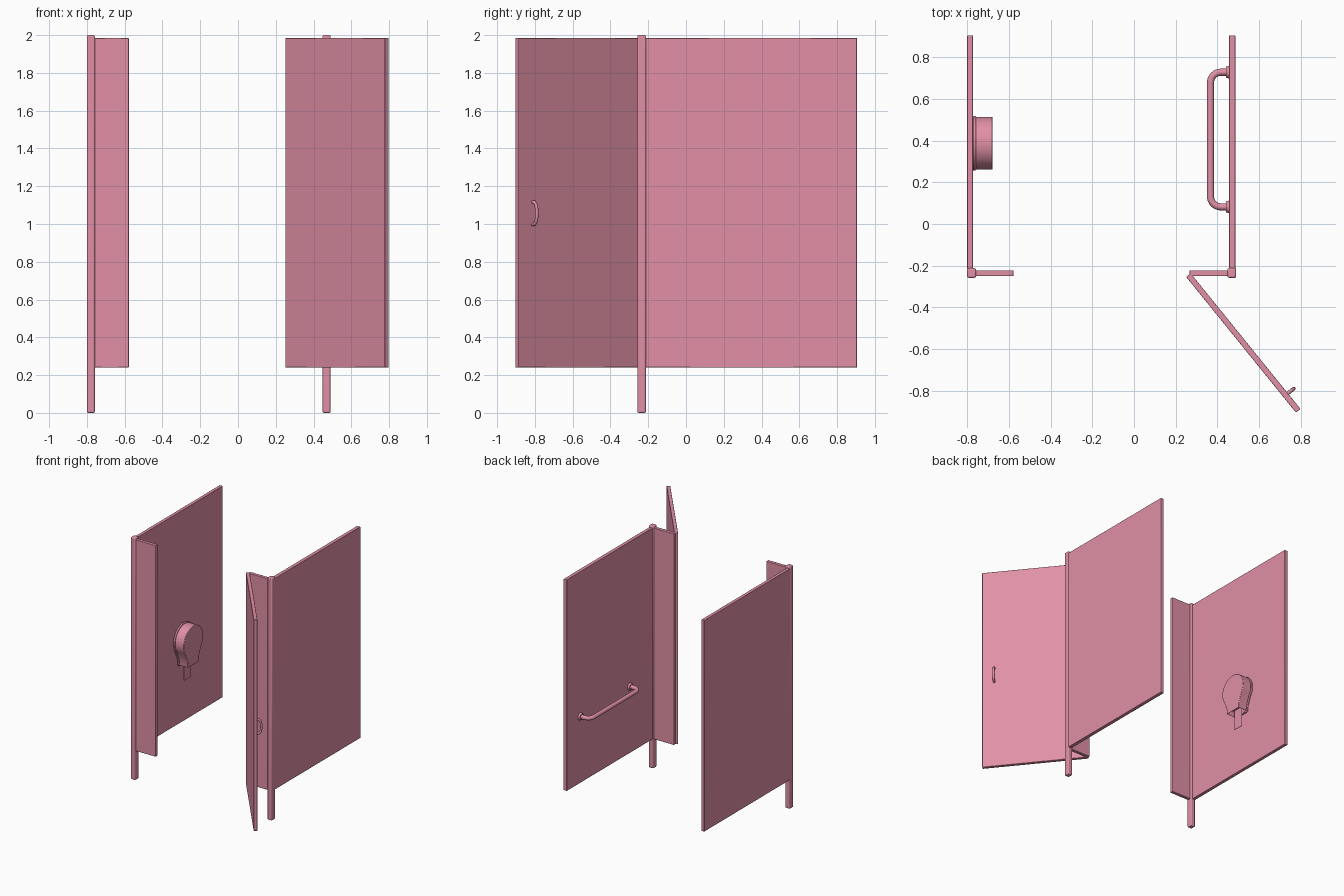
import bpy, bmesh, math
from mathutils import Vector

if "Cube" in bpy.data.objects:
    bpy.data.objects.remove(bpy.data.objects["Cube"])

pink = bpy.data.materials.new("pink_laminate")
pink.diffuse_color = (0.75, 0.28, 0.38, 1)
pink.use_nodes = True
pink.node_tree.nodes["Principled BSDF"].inputs["Base Color"].default_value = pink.diffuse_color


def finish(ob, bevel=0.0, segments=2):
    """Material, edge bevel and smooth shading."""
    ob.data.materials.append(pink)
    bpy.ops.object.select_all(action='DESELECT')
    ob.select_set(True)
    bpy.context.view_layer.objects.active = ob
    if bevel:
        m = ob.modifiers.new("bevel", 'BEVEL')
        m.width, m.segments = bevel, segments
    bpy.ops.object.shade_smooth_by_angle(angle=math.radians(35))
    return ob


def mesh_object(name, bm):
    bmesh.ops.recalc_face_normals(bm, faces=bm.faces)
    me = bpy.data.meshes.new(name)
    bm.to_mesh(me)
    bm.free()
    ob = bpy.data.objects.new(name, me)
    bpy.context.collection.objects.link(ob)
    return ob


def box(name, lo, hi, bevel=0.003):
    lo, hi = Vector(lo), Vector(hi)
    bm = bmesh.new()
    bmesh.ops.create_cube(bm, size=1)
    for v in bm.verts:
        v.co = Vector((v.co[i] * (hi - lo)[i] + (hi + lo)[i] / 2 for i in range(3)))
    return finish(mesh_object(name, bm), bevel)


def tube(name, points, radius):
    cu = bpy.data.curves.new(name, 'CURVE')
    cu.dimensions = '3D'
    cu.bevel_depth, cu.bevel_resolution, cu.use_fill_caps = radius, 4, True
    sp = cu.splines.new('POLY')
    sp.points.add(len(points) - 1)
    for p, co in zip(sp.points, points):
        p.co = (*co, 1)
    ob = bpy.data.objects.new(name, cu)
    bpy.context.collection.objects.link(ob)
    bpy.ops.object.select_all(action='DESELECT')
    ob.select_set(True)
    bpy.context.view_layer.objects.active = ob
    bpy.ops.object.convert(target='MESH')
    return finish(bpy.context.object)


def disc(name, centre, r1, r2, depth):
    """Tapered flange with its axis along -x."""
    bm = bmesh.new()
    bmesh.ops.create_cone(bm, cap_ends=True, segments=32, radius1=r1, radius2=r2, depth=depth)
    for v in bm.verts:
        v.co = Vector((-v.co.z, v.co.y, v.co.x)) + Vector(centre)
    return finish(mesh_object(name, bm))


BOTTOM, TOP = 0.24, 1.985

# Side panels, posts and front strips
box("left_panel", (-0.80, -0.215, BOTTOM), (-0.772, 0.905, TOP))
box("right_panel", (0.456, -0.215, BOTTOM), (0.486, 0.905, TOP))
box("left_post", (-0.80, -0.258, 0), (-0.758, -0.212, 2.0), 0.007)
box("right_post", (0.448, -0.258, 0), (0.49, -0.212, 2.0), 0.007)
box("left_front_strip", (-0.76, -0.25, BOTTOM), (-0.578, -0.222, TOP))
box("right_front_strip", (0.266, -0.25, BOTTOM), (0.45, -0.222, TOP))

# Open door, built along local x and swung about its hinge
hinge, swing = Vector((0.261, -0.245, 0)), math.atan2(-0.6505, 0.5265)
door = box("door", (0, -0.014, BOTTOM), (0.837, 0.014, TOP))

# Bowed door pull
pull = [(0.741, 0.012 + 0.038 * math.sin(a) ** 0.6, 1.057 - 0.06 * math.cos(a))
        for a in [math.pi * i / 20 for i in range(21)] if math.sin(a) >= 0]
pull[-1] = (0.741, 0.012, 1.117)
handle = tube("door_handle", pull, 0.009)
for ob in (door, handle):
    ob.location, ob.rotation_euler.z = hinge, swing

# Grab bar with rounded corners and wall flanges
BAR_Z, Y0, Y1, X_BAR, X_WALL, BEND = 0.79, 0.082, 0.728, 0.367, 0.456, 0.05
path = [(X_WALL, Y0, BAR_Z)]
for yc, start in ((Y0 + BEND, 270), (Y1 - BEND, 180)):
    for i in range(9):
        a = math.radians(start - i * 90 / 8)
        path.append((X_BAR + BEND + BEND * math.cos(a), yc + BEND * math.sin(a), BAR_Z))
path.append((X_WALL, Y1, BAR_Z))
tube("grab_bar", path, 0.017)
for i, y in enumerate((Y0, Y1)):
    disc(f"grab_bar_flange_{i + 1}", (X_WALL - 0.007, y, BAR_Z), 0.031, 0.026, 0.016)

# Paper dispenser: round body narrowing to an open chute
YC, ZC, R = 0.387, 0.925, 0.127


def dispenser_slab(name, x0, x1, scale, chute):
    prof = [(R * math.cos(math.radians(a)), R * math.sin(math.radians(a)))
            for a in range(-35, 216, 10)]
    prof += [(-0.075, -0.145), (-0.07, -0.195), (0.07, -0.195), (0.075, -0.145)]
    bm = bmesh.new()
    face = bm.faces.new([bm.verts.new((x0, YC + y * scale, ZC + z * scale)) for y, z in prof])
    geo = bmesh.ops.extrude_face_region(bm, geom=[face])['geom']
    bmesh.ops.translate(bm, vec=(x1 - x0, 0, 0),
                        verts=[g for g in geo if isinstance(g, bmesh.types.BMVert)])
    bmesh.ops.recalc_face_normals(bm, faces=bm.faces)
    if chute:
        low = min(bm.faces, key=lambda f: f.calc_center_median().z)
        bmesh.ops.inset_region(bm, faces=[low], thickness=0.01)
        bmesh.ops.translate(bm, vec=(0, 0, 0.04), verts=low.verts)
    return finish(mesh_object(name, bm), 0.004)


dispenser_slab("dispenser_back", -0.773, -0.758, 1.03, False)
dispenser_slab("dispenser_body", -0.758, -0.678, 1.0, True)
box("paper_strip", (-0.737, YC - 0.043, 0.60), (-0.734, YC + 0.043, 0.775), 0)
